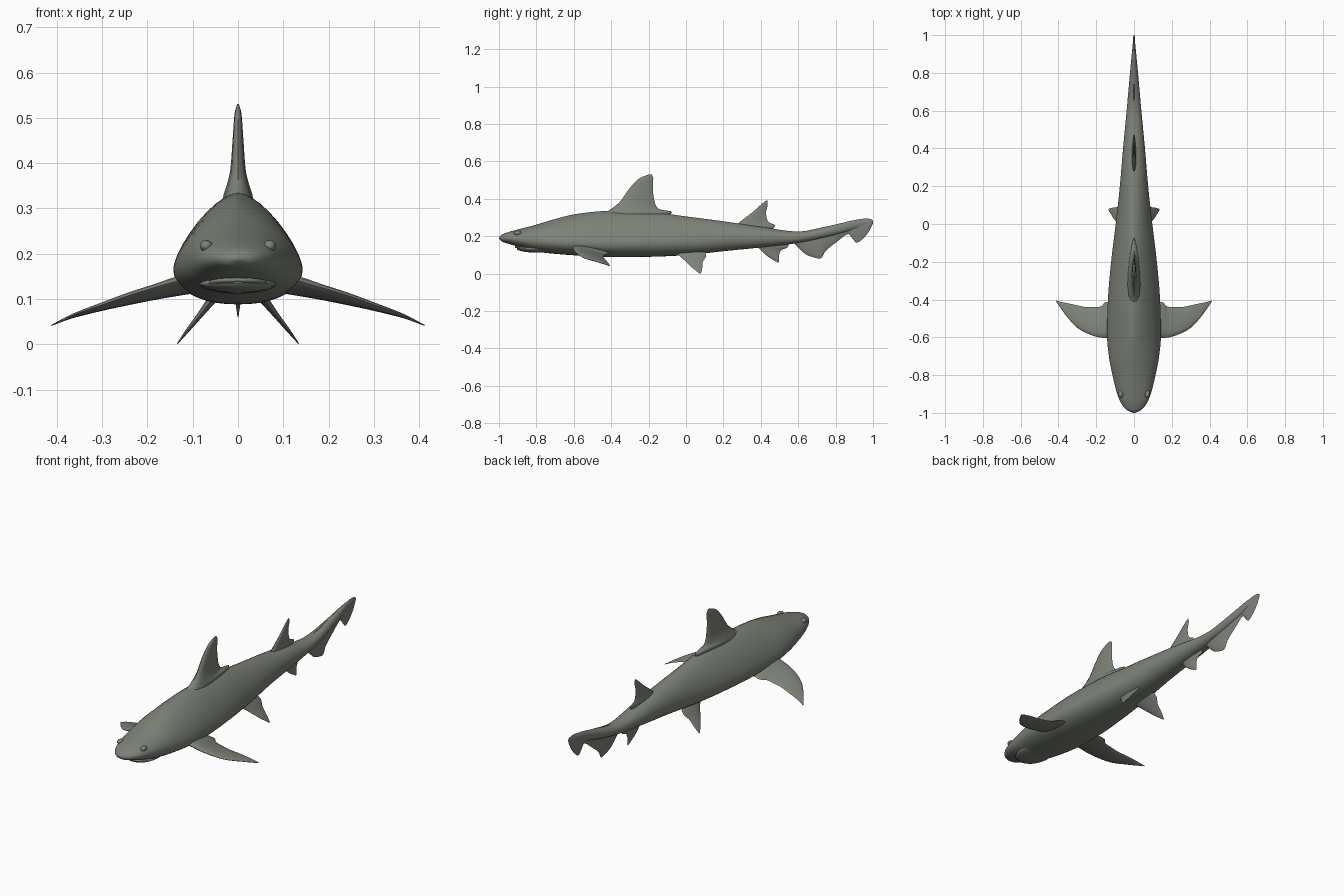
import bpy, bmesh, math
from mathutils import Vector

if "Cube" in bpy.data.objects:
    bpy.data.objects.remove(bpy.data.objects["Cube"])

skin = bpy.data.materials.new("grey green skin")
skin.diffuse_color = (0.205, 0.225, 0.19, 1)
skin.use_nodes = True
skin.node_tree.nodes["Principled BSDF"].inputs["Base Color"].default_value = skin.diffuse_color


def smooth_rows(rows, steps):
    """Monotone cubic interpolation through rows of numbers."""
    cols = []
    for v in zip(*rows):
        d = [b - a for a, b in zip(v, v[1:])]
        m = [d[0]] + [2 * a * b / (a + b) if a * b > 0 else 0
                      for a, b in zip(d, d[1:])] + [d[-1]]
        out = []
        for i in range(len(d)):
            for k in range(steps):
                t = k / steps
                out.append(v[i] * (2*t**3 - 3*t*t + 1) + m[i] * (t**3 - 2*t*t + t)
                           + v[i+1] * (3*t*t - 2*t**3) + m[i+1] * (t**3 - t*t))
        cols.append(out + [v[-1]])
    return list(zip(*cols))


def finish(ob, mirror=False):
    bpy.context.collection.objects.link(ob)
    ob.data.materials.append(skin)
    if mirror:
        ob.modifiers.new("mirror", 'MIRROR')
    bpy.ops.object.select_all(action='DESELECT')
    ob.select_set(True)
    bpy.context.view_layer.objects.active = ob
    bpy.ops.object.shade_smooth_by_angle(angle=math.radians(50))
    return ob


def loft(name, rings, mirror=False):
    bm = bmesh.new()
    vs = [[bm.verts.new(p) for p in r] for r in rings]
    n = len(vs[0])
    for a, b in zip(vs, vs[1:]):
        for i in range(n):
            bm.faces.new((a[i], a[(i+1) % n], b[(i+1) % n], b[i]))
    bm.faces.new(vs[0])
    bm.faces.new(vs[-1])
    bmesh.ops.recalc_face_normals(bm, faces=bm.faces)
    me = bpy.data.meshes.new(name)
    bm.to_mesh(me)
    bm.free()
    return finish(bpy.data.objects.new(name, me), mirror)


def fin(name, rows, normal, mirror=False, steps=5, n=16):
    """Rows: leading xyz, trailing xyz, half thickness."""
    nrm = Vector(normal).normalized()
    rings = []
    for r in smooth_rows(rows, steps):
        le, te, t = Vector(r[:3]), Vector(r[3:6]), r[6]
        ring = []
        for i in range(n):
            a = 2 * math.pi * i / n
            ring.append(le.lerp(te, (1 - math.cos(a)) / 2)
                        + nrm * t * math.sin(a) * (1 + 0.4 * math.cos(a)))
        rings.append(ring)
    return loft(name, rings, mirror)


def ellipsoid(name, loc, radii, mirror=False):
    bm = bmesh.new()
    bmesh.ops.create_uvsphere(bm, u_segments=24, v_segments=14, radius=1)
    for v in bm.verts:
        v.co = Vector(loc) + Vector([c * r for c, r in zip(v.co, radii)])
    me = bpy.data.meshes.new(name)
    bm.to_mesh(me)
    bm.free()
    return finish(bpy.data.objects.new(name, me), mirror)


# Body: y, half width, bottom, top, upper roundness, height of widest point
body = [
    (-1.00, .006, .186, .194, 2.0, .5), (-.985, .038, .172, .208, 2.0, .5),
    (-.95, .067, .160, .222, 2.0, .48), (-.90, .089, .145, .236, 2.0, .45),
    (-.80, .114, .118, .262, 1.9, .42), (-.70, .133, .106, .292, 1.7, .36),
    (-.58, .143, .097, .320, 1.5, .31), (-.40, .138, .088, .336, 1.5, .30),
    (-.20, .121, .090, .331, 1.5, .32), (0.0, .097, .099, .306, 1.6, .36),
    (.20, .075, .120, .280, 1.8, .42), (.40, .058, .140, .251, 2.0, .48),
    (.60, .039, .164, .225, 2.0, .5), (.78, .023, .202, .258, 2.0, .5),
    (.92, .010, .245, .288, 2.0, .5), (.99, .003, .272, .288, 2.0, .5)]
rings = []
for y, w, zb, zt, p, f in smooth_rows(body, 4):
    zc = zb + f * (zt - zb)
    ring = []
    for i in range(40):
        a = 2 * math.pi * i / 40
        c, s = math.cos(a), math.sin(a)
        e, h = (2 / p, zt - zc) if s >= 0 else (2 / 2.2, zc - zb)
        ring.append((w * math.copysign(abs(c) ** e, c), y,
                     zc + h * math.copysign(abs(s) ** e, s)))
    rings.append(ring)
loft("body", rings)

# Head details
ellipsoid("lower_jaw", (0, -.79, .134), (.085, .115, .022))
ellipsoid("eye", (.070, -.90, .217), (.014, .020, .013), True)

# Upper lip: a thin rounded tube around the mouth
cu = bpy.data.curves.new("lip", 'CURVE')
cu.dimensions = '3D'
cu.bevel_depth = .005
sp = cu.splines.new('POLY')
sp.points.add(12)
for i, pt in enumerate(sp.points):
    a = math.pi * i / 12
    pt.co = (.062 * math.cos(a), -.84 - .07 * math.sin(a), .134 + .008 * math.sin(a), 1)
lip = bpy.data.objects.new("upper_lip", cu)
bpy.context.collection.objects.link(lip)
cu.materials.append(skin)


def upright(rows):
    """Rows z, leading y, trailing y, thickness on the centre plane."""
    return [(0, a, z, 0, b, z, t) for z, a, b, t in rows]


# Fins on the centre plane
fin("front_dorsal_fin", upright([
    (.300, -.46, -.10, .034), (.330, -.425, -.075, .030), (.346, -.40, -.145, .025),
    (.385, -.353, -.168, .016), (.455, -.303, -.177, .011),
    (.510, -.249, -.175, .007), (.530, -.20, -.183, .002)]), (1, 0, 0))
fin("rear_dorsal_fin", upright([
    (.235, .25, .46, .014), (.257, .268, .476, .011), (.280, .292, .438, .008),
    (.326, .352, .428, .006), (.368, .40, .437, .004),
    (.390, .427, .435, .001)]), (1, 0, 0))
fin("anal_fin", upright([
    (.165, .36, .55, .012), (.142, .385, .545, .010), (.125, .40, .508, .007),
    (.092, .437, .497, .005), (.060, .490, .498, .001)]), (1, 0, 0))

# Tail fin: y, top, bottom, half thickness
tail = [(.56, .215, .178, .012), (.595, .220, .145, .013), (.65, .230, .098, .012),
        (.717, .245, .080, .011), (.745, .251, .120, .010), (.80, .263, .165, .009),
        (.866, .279, .212, .008), (.888, .284, .190, .007), (.914, .289, .166, .006),
        (.963, .295, .205, .005), (.99, .291, .248, .004), (1.0, .284, .270, .001)]
fin("tail_fin", [(0, y, a, 0, y, b, t) for y, a, b, t in tail], (1, 0, 0))

# Paired fins
fin("pectoral_fin", [
    (.09, -.62, .150, .09, -.42, .118, .018), (.14, -.605, .138, .145, -.412, .108, .015),
    (.185, -.60, .125, .18, -.438, .101, .012), (.24, -.583, .108, .245, -.44, .088, .010),
    (.30, -.55, .087, .325, -.425, .070, .007), (.36, -.485, .066, .375, -.415, .056, .004),
    (.412, -.41, .042, .412, -.405, .041, .001)], (.3, 0, .95), True)
fin("pelvic_fin", [
    (.04, -.07, .12, .04, .10, .12, .012), (.06, -.035, .095, .06, .108, .095, .009),
    (.085, 0, .063, .085, .090, .063, .006), (.11, .033, .032, .11, .087, .032, .004),
    (.134, .073, .001, .134, .080, .001, .001)], (.79, 0, .61), True)
